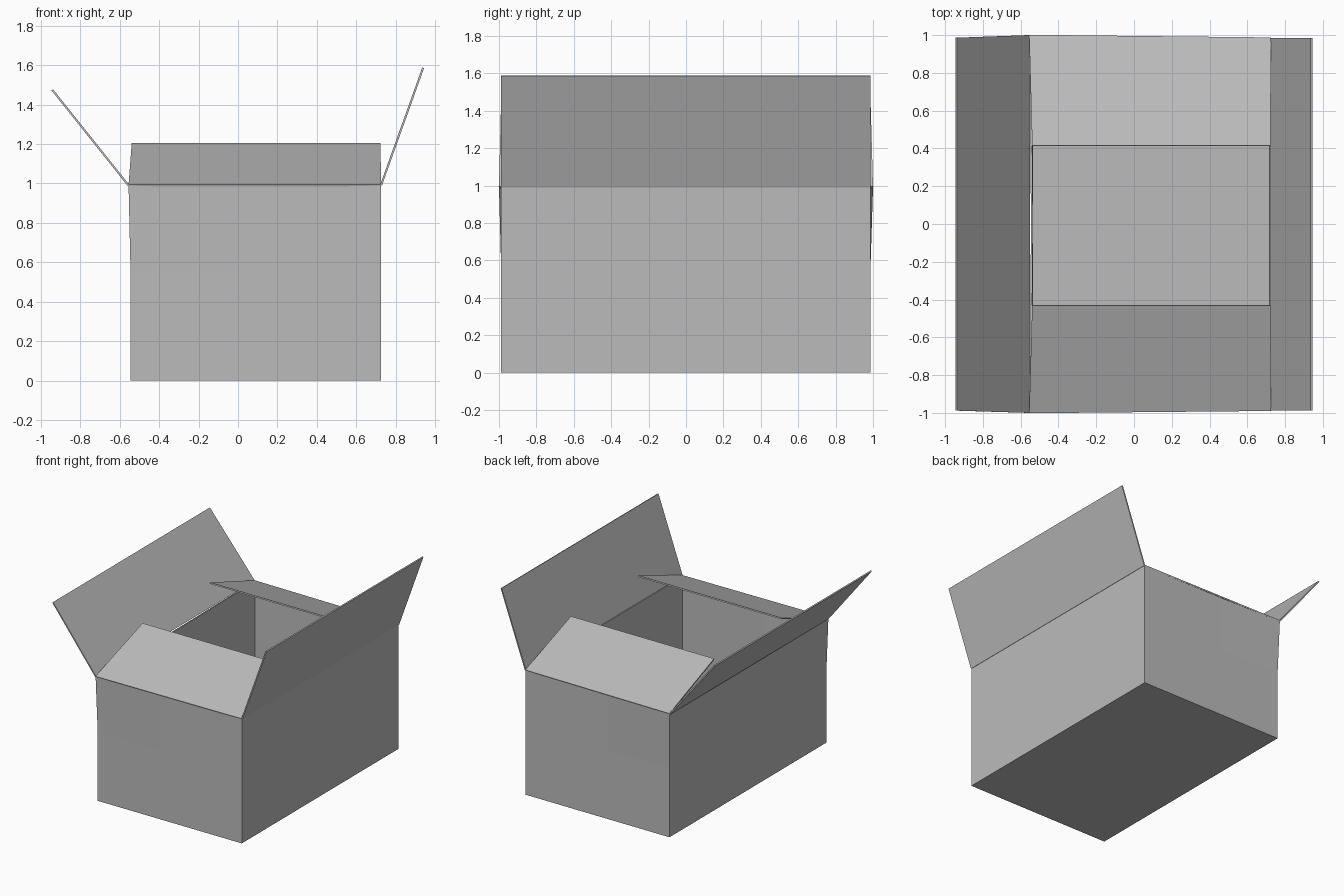
import bpy
import bmesh

cube = bpy.data.objects.get("Cube")
if cube:
    bpy.data.objects.remove(cube, do_unlink=True)

card = bpy.data.materials.new("grey_cardboard")
card.use_nodes = True
card.diffuse_color = (0.5, 0.5, 0.5, 1)
card.node_tree.nodes["Principled BSDF"].inputs["Base Color"].default_value = (0.5, 0.5, 0.5, 1)

LEFT, RIGHT = 0.725, -0.545      # side walls in x
FRONT, BACK = -0.988, 0.986      # end walls in y
TOP, BULGE_Z = 0.99, 0.55
THICK = 0.01


def sheet(name, points, faces, offset):
    """Thin card sheet from a few points, given thickness by a modifier."""
    bm = bmesh.new()
    verts = [bm.verts.new(p) for p in points]
    for f in faces:
        bm.faces.new([verts[i] for i in f])
    bmesh.ops.recalc_face_normals(bm, faces=bm.faces)
    mesh = bpy.data.meshes.new(name)
    bm.to_mesh(mesh)
    bm.free()
    mesh.materials.append(card)
    obj = bpy.data.objects.new(name, mesh)
    bpy.context.collection.objects.link(obj)
    solid = obj.modifiers.new("card_thickness", "SOLIDIFY")
    solid.thickness = THICK
    solid.offset = offset
    solid.use_even_offset = True
    return obj


# Rim of the box, splayed out slightly at its two worn corners
bottom = [(RIGHT, FRONT), (0, FRONT), (LEFT, FRONT),
          (LEFT, BACK), (0, BACK), (RIGHT, BACK), (RIGHT, 0)]
rim = list(bottom)
rim[0] = (RIGHT - 0.01, -1.0)
rim[5] = (RIGHT - 0.01, 1.0)
n = len(bottom)

# Open box: floor and four walls
points = [(x, y, z) for ring, z in ((bottom, 0), (bottom, BULGE_Z), (rim, TOP))
          for x, y in ring]
faces = [tuple(range(n))]
for level in range(2):
    for i in range(n):
        a, b = level * n + i, level * n + (i + 1) % n
        faces.append((a, b, b + n, a + n))
sheet("box_body", points, faces, -1)


# Flaps hinged on the rim
def flap(name, hinge, tips):
    pts = [(x, y, TOP) for x, y in hinge] + tips
    sheet(name, pts, [tuple(range(len(pts)))], 0)


for name, hinge, tip_y in (("front_flap", rim[0:3], -0.43),
                           ("back_flap", rim[3:6][::-1], 0.415)):
    flap(name, (hinge[0], hinge[-1]),
         [(LEFT - 0.002, tip_y, 1.2), (RIGHT + 0.006, tip_y, 1.2)])

flap("left_flap", (rim[2], rim[3]),
     [(0.939, BACK, 1.587), (0.939, FRONT, 1.587)])
flap("right_flap", (rim[0], rim[5]),
     [(-0.942, BACK, 1.475), (-0.942, FRONT, 1.475)])
